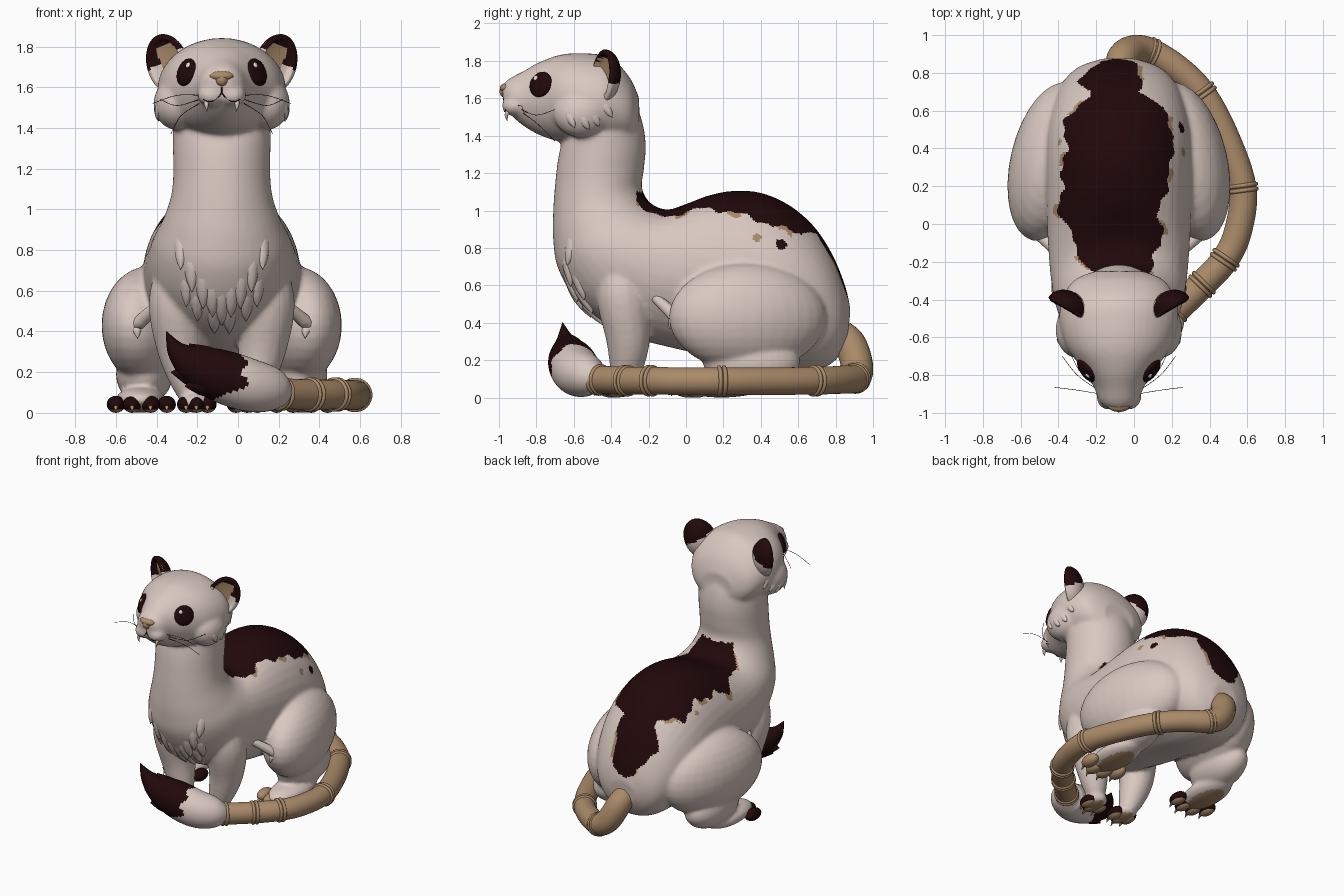
import bpy, bmesh, math
from math import sin, cos, pi, radians
from mathutils import Vector, Matrix, Euler
from mathutils.bvhtree import BVHTree

if "Cube" in bpy.data.objects:
    bpy.data.objects.remove(bpy.data.objects["Cube"])

CX = -0.08  # the animal's own centre line


def material(name, rgb):
    m = bpy.data.materials.new(name)
    m.diffuse_color = (*rgb, 1)
    m.use_nodes = True
    m.node_tree.nodes["Principled BSDF"].inputs["Base Color"].default_value = m.diffuse_color
    return m


FUR = material("pale fur", (0.70, 0.58, 0.535))
DARK = material("dark brown", (0.015, 0.0025, 0.003))
TAN = material("bamboo tan", (0.40, 0.255, 0.14))
WHITE = material("eye glint", (0.9, 0.88, 0.86))
MATS = [FUR, DARK, TAN, WHITE]


def spline(rows, n):
    """Catmull-Rom through rows of numbers."""
    out = []
    for i in range(len(rows) - 1):
        a, b, c, d = rows[max(i - 1, 0)], rows[i], rows[i + 1], rows[min(i + 2, len(rows) - 1)]
        for k in range(n):
            t = k / n
            out.append([0.5 * (2 * q + (r - p) * t + (2 * p - 5 * q + 4 * r - s) * t * t
                               + (3 * q - p - 3 * r + s) * t ** 3) for p, q, r, s in zip(a, b, c, d)])
    return out + [list(rows[-1])]


def loft(bm, rings):
    vs = [[bm.verts.new(p) for p in ring] for ring in rings]
    n = len(vs[0])
    for a, b in zip(vs, vs[1:]):
        for i in range(n):
            bm.faces.new((a[i], a[(i + 1) % n], b[(i + 1) % n], b[i]))
    bm.faces.new(vs[0][::-1])
    bm.faces.new(vs[-1])


def profile_loft(bm, rows, sides=40):
    """Rows: upper y,z, lower y,z, half width."""
    rings = []
    for y1, z1, y2, z2, w in spline(rows, 6):
        rings.append([(CX + w * sin(a), (y1 + y2) / 2 + (y1 - y2) / 2 * cos(a),
                       (z1 + z2) / 2 + (z1 - z2) / 2 * cos(a))
                      for a in (2 * pi * i / sides for i in range(sides))])
    loft(bm, rings)


def sweep(bm, rows, n=6, sides=16):
    """Round tube through rows of x, y, z, radius."""
    pts = spline(rows, n)
    P = [Vector(p[:3]) for p in pts]
    u, rings = Vector((0.31, 0.2, 0.93)), []
    for i, p in enumerate(P):
        t = (P[min(i + 1, len(P) - 1)] - P[max(i - 1, 0)]).normalized()
        u = (u - t * u.dot(t)).normalized()
        v, r = t.cross(u), max(pts[i][3], 0.001)
        rings.append([p + (u * cos(a) + v * sin(a)) * r for a in (2 * pi * k / sides for k in range(sides))])
    loft(bm, rings)


def ball(bm, c, r, rot=(0, 0, 0), seg=32):
    m = Matrix.Translation(c) @ Euler(rot).to_matrix().to_4x4() @ Matrix.Diagonal((*r, 1))
    bmesh.ops.create_uvsphere(bm, u_segments=seg, v_segments=seg // 2, radius=1, matrix=m)


def finish(name, bm, base=0, rule=None, voxel=0):
    bmesh.ops.recalc_face_normals(bm, faces=bm.faces)
    me = bpy.data.meshes.new(name)
    bm.to_mesh(me)
    bm.free()
    ob = bpy.data.objects.new(name, me)
    bpy.context.collection.objects.link(ob)
    if voxel:
        mod = ob.modifiers.new("blend", 'REMESH')
        mod.mode, mod.voxel_size = 'VOXEL', voxel
        mod = ob.modifiers.new("soften", 'SMOOTH')
        mod.factor, mod.iterations = 0.5, 8
        bpy.context.view_layer.update()
        me = bpy.data.meshes.new_from_object(ob.evaluated_get(bpy.context.evaluated_depsgraph_get()))
        ob.modifiers.clear()
        ob.data = me
    me.materials.clear()
    for m in MATS:
        me.materials.append(m)
    for f in me.polygons:
        f.use_smooth = True
        f.material_index = rule(f.center, f.normal) if rule else base
    return ob


# Body: torso, head, thighs and legs blended into one skin
bm = bmesh.new()
profile_loft(bm, [(-.29, 1.62, -.64, 1.44, .22), (-.235, 1.48, -.665, 1.36, .24), (-.215, 1.35, -.685, 1.27, .24),
                  (-.225, 1.22, -.70, 1.14, .238), (-.235, 1.12, -.71, 1.0, .25), (-.19, 1.04, -.71, .84, .29),
                  (-.10, 1.005, -.68, .68, .335), (0, 1.035, -.56, .49, .36), (.12, 1.08, -.33, .34, .375),
                  (.25, 1.105, -.05, .26, .385), (.4, 1.095, .2, .21, .39), (.55, 1.03, .42, .16, .385),
                  (.68, .92, .59, .14, .35), (.78, .77, .71, .15, .30), (.85, .6, .80, .2, .22),
                  (.88, .47, .86, .29, .10)])
profile_loft(bm, [(-.985, 1.665, -.975, 1.58, .05), (-.945, 1.705, -.935, 1.51, .10), (-.87, 1.745, -.85, 1.44, .135),
                  (-.78, 1.795, -.75, 1.39, .195), (-.66, 1.835, -.63, 1.36, .28), (-.52, 1.84, -.5, 1.34, .315),
                  (-.4, 1.815, -.4, 1.34, .30), (-.3, 1.71, -.3, 1.36, .24), (-.25, 1.6, -.25, 1.4, .13)])
for s in (-1, 1):
    def X(x):
        return CX + s * x
    ball(bm, (X(.22), -.56, 1.52), (.115, .15, .13))                       # cheek
    ball(bm, (X(.05), -.915, 1.56), (.07, .07, .055))                      # muzzle puff
    ball(bm, (X(.36), .33, .43), (.215, .43, .29), (0, 0, s * radians(13)))  # thigh
    ball(bm, (X(.38), .35, .19), (.14, .26, .15))                          # hock
    ball(bm, (X(.40), .19, .065), (.12, .24, .065))                        # hind foot
    sweep(bm, [(X(.20), -.36, .75, .10), (X(.22), -.34, .55, .14), (X(.20), -.31, .32, .12),
               (X(.16), -.32, .14, .085), (X(.13), -.33, .05, .05)])       # front leg
    ball(bm, (X(.13), -.36, .05), (.08, .10, .05))                         # front foot

PATCH = [(-.27, -.22, .08), (-.1, -.32, .14), (.1, -.40, .14), (.3, -.37, .20), (.55, -.36, .20), (.63, -.3, .13),
         (.7, -.22, .03), (.76, -.29, .06), (.85, -.2, 0), (.95, -.16, -.02)]
SPOTS = [((.25, .51, .82), .03, 1), ((.27, .38, .86), .025, 2), ((.14, .61, .93), .04, 2), ((-.38, .43, .88), .025, 2)]


def fur_rule(c, n):
    """Dark saddle down the spine with tan flecks at its edge, tan soles."""
    if c.z < .02 and n.z < -.5:
        return 2
    if c.y > -.265 and c.z > .5 + 5 * (c.x + .1) ** 2 * (c.y > .7) and c.z < (1.1 if c.y < -.1 else 2) and n.z > -.1:
        for a, b in zip(PATCH, PATCH[1:]):
            if a[0] <= c.y < b[0]:
                t = (c.y - a[0]) / (b[0] - a[0])
                wob = .014 * sin(c.y * 27 + 3 * (c.x > CX)) + .008 * sin(c.y * 61 + c.x * 20)
                d = min(c.x - (a[1] + (b[1] - a[1]) * t), a[2] + (b[2] - a[2]) * t - c.x) + wob
                if d > 0:
                    return 1
                if d > -.02 and sin(c.y * 23 + 2 * (c.x > CX)) > .65:
                    return 2
    for p, r, m in SPOTS:
        if (c - Vector(p)).length < r:
            return m
    return 0


body = finish("body", bm, rule=fur_rule, voxel=.0125)
tree = BVHTree.FromPolygons([v.co for v in body.data.vertices], [tuple(p.vertices) for p in body.data.polygons])


def front_y(x, z):
    """y of the skin seen from the front."""
    hit = tree.ray_cast(Vector((x, -3, z)), Vector((0, 1, 0)))[0]
    return hit.y if hit and hit.y < -.2 else -.42


def lock(bm, a, b, w):
    """Lock of fur lying in the skin from a to b, only its tip lifting off."""
    rows = []
    for t, r, out in ((0, .7, -.95), (.4, 1, -.85), (.75, .65, -.25), (1, .02, .35)):
        co, no = tree.find_nearest(Vector(a).lerp(Vector(b), t))[:2]
        rows.append((*(co + no * out * w), r * w))
    sweep(bm, rows, 4, 10)


# Chest bib and cheek locks
bm = bmesh.new()
for x, z, l in [(0, .64, .2), (.05, .66, .18), (.10, .72, .2), (.16, .80, .2), (.22, .90, .19),
                (.04, .56, .16), (.13, .62, .16), (.19, .70, .17)]:
    for s in (-1, 1) if x else (1,):
        p, q = (CX + s * x, z), (CX + s * x * .88, z - l)
        lock(bm, (p[0], front_y(*p), p[1]), (q[0], front_y(*q), q[1]), .045)
for s in (-1, 1):
    for y, z in ((-.66, 1.48), (-.57, 1.46), (-.49, 1.47), (-.44, 1.53)):
        lock(bm, (CX + s * .34, y, z + .06), (CX + s * .34, y + .06, z - .05), .032)
    lock(bm, (CX + s * .4, -.19, .5), (CX + s * .4, -.16, .35), .035)
finish("fur_locks", bm)

# Ears: cupped shells, dark tips and tan insides
for s, side in ((-1, "left"), (1, "right")):
    bm = bmesh.new()
    ball(bm, (0, 0, 0), (.112, .09, .15), seg=64)
    for v in bm.verts:
        if v.co.y < -1e-4:
            v.co.y *= -.3 if (v.co.x / .085) ** 2 + (v.co.z / .12) ** 2 < 1 else .25
    ear = finish("ear_" + side, bm, rule=lambda c, n: 2 if c.y > -.001 and n.y < -.2 and c.x * s < .045 and abs(c.z) < .10
                 else (1 if c.z > .025 - s * c.x * .2 else 0))
    ear.matrix_world = Matrix.Translation((CX + s * .27, -.445, 1.715)) @ Euler(
        (0, s * radians(20), s * radians(30))).to_matrix().to_4x4()

# Eyes with glints, laid on the skin
for s, side in ((-1, "left"), (1, "right")):
    for name, p, r, lift, m in (("eye_", (.158, -.765, 1.668), .07, 0, 1), ("glint_", (.148, -.79, 1.698), .014, .02, 3)):
        co, no = tree.find_nearest(Vector((CX + s * p[0], p[1], p[2])))[:2]
        bm = bmesh.new()
        ball(bm, (0, 0, 0), (r, r, .024 if lift == 0 else .008))
        finish(name + side, bm, m).matrix_world = Matrix.Translation(co + no * lift) @ no.to_track_quat(
            'Z', 'Y').to_matrix().to_4x4()

# Nose
bm = bmesh.new()
ball(bm, (CX, -.96, 1.655), (.06, .035, .026))
ball(bm, (CX, -.967, 1.637), (.032, .03, .034))
finish("nose", bm, 2)

# Mouth line, whiskers and fangs
bm, fangs = bmesh.new(), bmesh.new()
for s in (-1, 1):
    sweep(bm, [(CX + s * x, front_y(CX + s * x, z), z, .003)
               for x, z in ((0, 1.60), (.005, 1.565), (.05, 1.53), (.09, 1.54))], 4, 6)
    for a, b, c in (((.10, -.90, 1.56), (.22, -.88, 1.56), (.34, -.865, 1.52)),
                    ((.11, -.88, 1.54), (.22, -.80, 1.51), (.30, -.70, 1.54)),
                    ((.11, -.87, 1.52), (.20, -.79, 1.46), (.25, -.70, 1.37))):
        sweep(bm, [(CX + s * p[0], p[1], p[2], .0015) for p in (a, b, c)], 6, 5)
    y = front_y(CX + s * .075, 1.53)
    sweep(fangs, [(CX + s * .075, y + .015, 1.535, .014), (CX + s * .075, y + .004, 1.51, .010),
                  (CX + s * .072, y + .008, 1.48, .001)], 3, 8)
finish("mouth_and_whiskers", bm, 1)
finish("fangs", fangs)

# Toes and claws
for s, side in ((-1, "left"), (1, "right")):
    for part, toes, m in (("hind", ((.27, .02), (.35, -.02), (.44, -.02), (.52, .03)), 1 if s < 0 else 2),
                          ("front", ((.07, -.41), (.125, -.43), (.175, -.40)), 1)):
        bm, claws = bmesh.new(), bmesh.new()
        for x, y in toes:
            ball(bm, (CX + s * x, y + .03, .042), (.045, .075, .042), seg=20)
            sweep(claws, [(CX + s * x, y - .02, .03, .012), (CX + s * x, y - .045, .025, .009),
                          (CX + s * x, y - .06, .008, .001)], 3, 8)
        finish(f"{part}_toes_{side}", bm, rule=lambda c, n: 2 if c.z < .015 else m)
        finish(f"{part}_claws_{side}", claws, 2)

# Bamboo tail with paired joint rings
tail = [(-.08, .79, .37, .07), (-.06, .875, .29, .085), (.0, .915, .17, .085), (.09, .905, .105, .078),
        (.23, .82, .095, .075), (.36, .69, .09, .074), (.48, .47, .088, .074), (.575, .19, .088, .074),
        (.55, -.04, .088, .074), (.48, -.19, .09, .074), (.36, -.32, .09, .075), (.21, -.465, .095, .075)]
bm = bmesh.new()
sweep(bm, tail, 6, 28)
for i in (3, 5, 7, 9, 10, 11):
    p, q = Vector(tail[i - 1][:3]), Vector(tail[min(i + 1, 11)][:3])
    t, c = (q - p).normalized(), Vector(tail[i][:3])
    for o in (-.013, .013):
        sweep(bm, [(*(c + t * (o + d)), r) for d, r in ((-.012, .072), (-.006, .083), (.006, .083), (.012, .072))], 3, 28)
finish("bamboo_tail", bm, 2)

# Brush at the tail tip: pale base, dark locks
bm = bmesh.new()
sweep(bm, [(.22, -.46, .095, .06), (.16, -.525, .115, .11), (.05, -.58, .138, .13), (-.09, -.61, .185, .128),
           (-.21, -.63, .235, .098), (-.30, -.645, .305, .05), (-.352, -.66, .40, .002)], 14, 40)
for tip in ((-.33, -.64, .20), (-.24, -.62, .34), (-.26, -.67, .13)):
    T, A = Vector(tip), Vector((-.06, -.605, .17))
    sweep(bm, [(*A, .07), (*A.lerp(T, .55), .07), (*T, .002)], 8, 20)
finish("tail_brush", bm, rule=lambda c, n: 1 if c.x < min(.035, -.25 + c.z * 2.2) + .02 * sin(c.z * 50 + c.y * 25) else 0)
